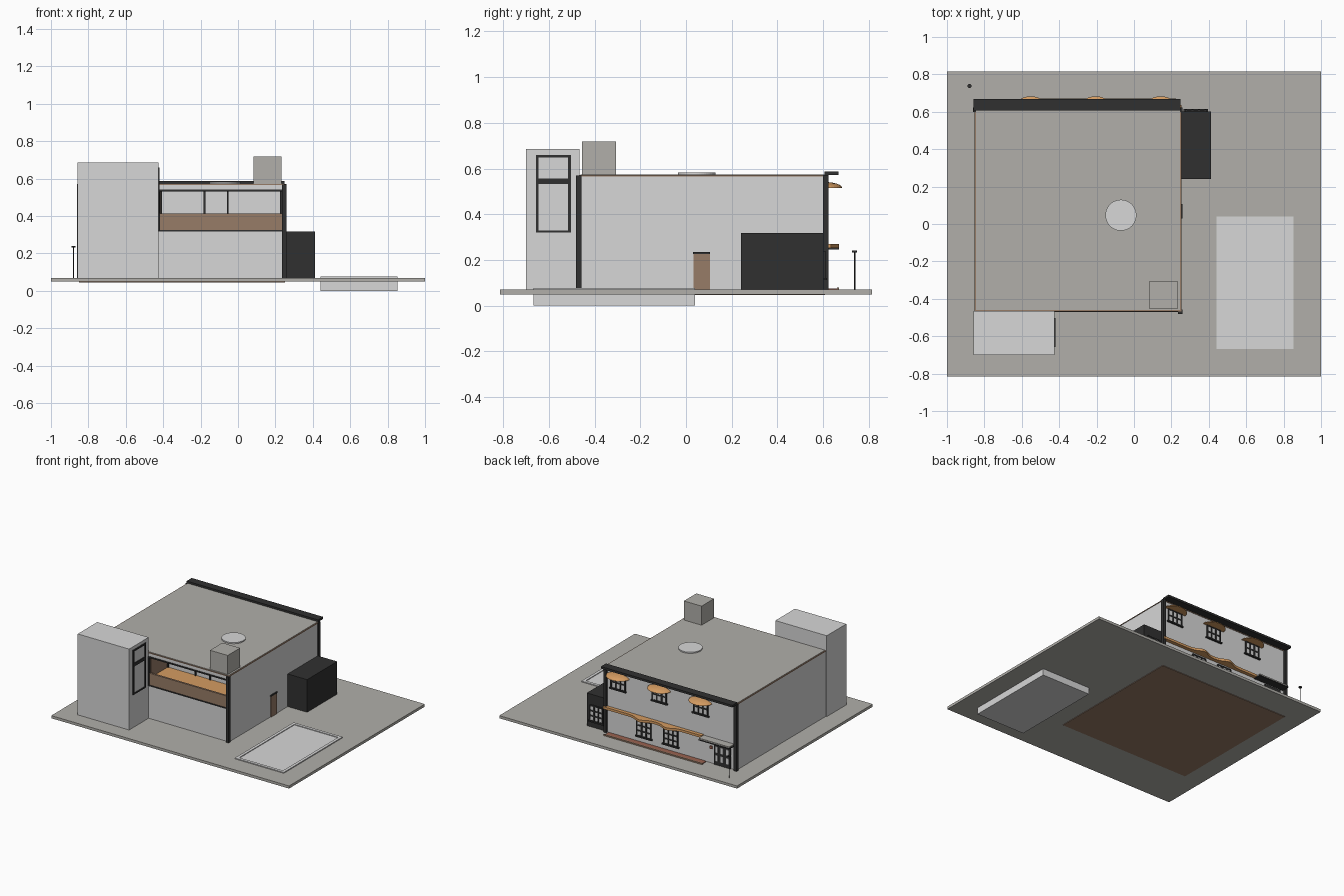
import bpy, bmesh, math

if "Cube" in bpy.data.objects:
    bpy.data.objects.remove(bpy.data.objects["Cube"])

def mat(name, r, g, b):
    m = bpy.data.materials.new(name)
    m.diffuse_color = (r, g, b, 1)
    m.use_nodes = True
    m.node_tree.nodes["Principled BSDF"].inputs["Base Color"].default_value = m.diffuse_color
    return m

WALL = mat("light_grey", 0.68, 0.68, 0.68)
STONE = mat("stone_grey", 0.44, 0.43, 0.40)
BLACK = mat("charcoal", 0.03, 0.03, 0.03)
BROWN = mat("brown_wood", 0.31, 0.20, 0.135)
TAN = mat("tan_wood", 0.66, 0.33, 0.12)
RED = mat("red_brown", 0.32, 0.12, 0.08)

def finish(bm, name, material):
    bmesh.ops.recalc_face_normals(bm, faces=bm.faces)
    me = bpy.data.meshes.new(name)
    bm.to_mesh(me)
    bm.free()
    me.materials.append(material)
    ob = bpy.data.objects.new(name, me)
    bpy.context.collection.objects.link(ob)
    return ob

def add_box(bm, x, y, z):
    vs = bmesh.ops.create_cube(bm, size=1)["verts"]
    for v in vs:
        v.co = [(a + b) / 2 + c * (b - a) for (a, b), c in zip((x, y, z), v.co)]

def boxes(name, material, *parts):
    bm = bmesh.new()
    for p in parts:
        add_box(bm, *p)
    return finish(bm, name, material)

def cyl(name, material, loc, r, z0, z1, n=32):
    bm = bmesh.new()
    bmesh.ops.create_cone(bm, cap_ends=True, segments=n, radius1=r, radius2=r, depth=z1 - z0)
    bmesh.ops.translate(bm, verts=bm.verts, vec=(loc[0], loc[1], (z0 + z1) / 2))
    return finish(bm, name, material)

def cut(ob, cutter):
    cutter.hide_render = True
    cutter.display_type = 'WIRE'
    m = ob.modifiers.new("cut", 'BOOLEAN')
    m.operation, m.solver, m.object = 'DIFFERENCE', 'EXACT', cutter
    bpy.context.view_layer.update()
    me = bpy.data.meshes.new_from_object(ob.evaluated_get(bpy.context.evaluated_depsgraph_get()))
    ob.modifiers.clear()
    ob.data = me
    bpy.data.objects.remove(cutter)

# Site: ground slab, floor plate visible from below
boxes("ground_slab", STONE, ((-1, 1), (-.815, .815), (.05, .07)))
boxes("house_floor", BROWN, ((-.85, .25), (-.465, .608), (.046, .052)))

# Pool: basin below the slab, raised rim, water
PX, PY = (.44, .852), (-.667, .04)
boxes("pool_basin", WALL, (PX, PY, (0, .06)))
boxes("pool_rim", WALL,
      (PX, (PY[0], PY[0] + .022), (.06, .077)), (PX, (PY[1] - .022, PY[1]), (.06, .077)),
      ((PX[0], PX[0] + .022), PY, (.06, .077)), ((PX[1] - .022, PX[1]), PY, (.06, .077)))
boxes("pool_water", WALL, ((.45, .84), (-.655, .03), (.06, .0715)))

# House body with a recessed front terrace
body = boxes("house_body", WALL, ((-.85, .25), (-.465, .608), (.07, .568)))
cut(body, boxes("terrace_cutter", WALL, ((-.42, .235), (-.6, -.25), (.32, .54))))
boxes("roof_edge", BROWN, ((-.854, .254), (-.469, .612), (.566, .571)))
boxes("roof", STONE, ((-.846, .246), (-.461, .606), (.568, .574)))
boxes("front_tower", WALL, ((-.858, -.426), (-.7, -.465), (.07, .685)))
boxes("chimney", STONE, ((.083, .232), (-.455, -.306), (.57, .719)))
cyl("skylight", WALL, (-.07, .047), .083, .57, .583, 48)

# Terrace: parapet, floor, side lining, frame and rear glazing bars
boxes("terrace_parapet", BROWN, ((-.42, .235), (-.465, -.45), (.325, .414)))
boxes("terrace_floor", TAN, ((-.42, .235), (-.45, -.25), (.32, .38)))
boxes("terrace_lining", BROWN, ((-.42, -.415), (-.45, -.25), (.38, .535)))
boxes("terrace_frame", BLACK,
      ((-.426, .236), (-.47, -.455), (.532, .542)), ((-.426, .236), (-.47, -.455), (.317, .325)),
      ((-.426, -.418), (-.47, -.455), (.317, .542)))
boxes("terrace_window_bars", BLACK, *[((x - .005, x + .005), (-.26, -.248), (.38, .54))
                                      for x in (-.412, -.18, -.055, .229)])

# Corner posts
boxes("corner_posts", BLACK, ((.235, .258), (-.482, -.458), (.07, .57)),
      ((.235, .258), (.6, .624), (.07, .572)), ((-.862, -.838), (.6, .624), (.07, .572)))

# Tall tower window on the right face
boxes("tower_window_frame", BLACK,
      *[((-.428, -.42), (a, b), (.32, .66)) for a, b in ((-.657, -.645), (-.517, -.503))],
      *[((-.428, -.42), (-.657, -.503), (a, b)) for a, b in ((.32, .33), (.533, .557), (.648, .66))])

# Side door and lintel
boxes("side_door", BROWN, ((.248, .256), (.032, .104), (.07, .226)))
boxes("side_door_lintel", BLACK, ((.248, .258), (.03, .106), (.226, .236)))

# Garage
boxes("garage", BLACK, ((.25, .413), (.24, .602), (.07, .318)))

# Rear windows: pane plate, frame, glazing bars, sill
def window(name, cx, y, w, z0, z1, rows=3, cols=3):
    x0, x1, t = cx - w / 2, cx + w / 2, .01
    boxes(name + "_panes", WALL, ((x0, x1), (y - .002, y + .004), (z0, z1)))
    bars = [((x - t / 2, x + t / 2), (y, y + .009), (z0, z1))
            for x in (x0 + w * i / cols for i in range(cols + 1))]
    bars += [((x0, x1), (y, y + .008), (z - t / 2, z + t / 2))
             for z in (z0 + (z1 - z0) * i / rows for i in range(rows + 1))]
    bars.append(((x0 - .012, x1 + .012), (y, y + .014), (z0 - .008, z0 + .002)))
    boxes(name + "_frame", BLACK, *bars)

YB = .608
UPPER = (.143, -.205, -.552)
for i, x in enumerate(UPPER):
    window(f"upper_window_{i}", x, YB, .115, .42, .515, 2)
for i, x in enumerate((-.075, -.3)):
    window(f"lower_window_{i}", x, YB, .115, .115, .235)
window("garage_window", .33, .602, .105, .12, .235)

# Curved eyebrow canopies over the upper windows
for i, x in enumerate(UPPER):
    bm = bmesh.new()
    bmesh.ops.create_uvsphere(bm, u_segments=32, v_segments=12, radius=1)
    for co, no in (((0, 0, 0), (0, 0, -1)), ((0, 0, 0), (0, -1, 0))):
        r = bmesh.ops.bisect_plane(bm, geom=bm.verts[:] + bm.edges[:] + bm.faces[:],
                                   plane_co=co, plane_no=no, clear_outer=True)
        bmesh.ops.contextual_create(bm, geom=[e for e in r["geom_cut"]
                                              if isinstance(e, bmesh.types.BMEdge)])
    for v in bm.verts:
        v.co = (x + v.co.x * .092, YB + v.co.y * .075, .516 + v.co.z * .025)
    finish(bm, f"eyebrow_canopy_{i}", TAN)

# Wavy ledge between the storeys, bulging over the lower windows
bm = bmesh.new()
edge = []
for i in range(61):
    x = .255 - .83 * i / 60
    bump = sum(math.exp(-((x - c) / .055) ** 2) for c in (-.075, -.3))
    edge.append((x, .635 + .034 * bump))
pts = [(.255, YB)] + edge + [(-.575, YB)]
f = bm.faces.new([bm.verts.new((x, y, .252)) for x, y in pts])
up = bmesh.ops.extrude_face_region(bm, geom=[f])["geom"]
bmesh.ops.translate(bm, verts=[v for v in up if isinstance(v, bmesh.types.BMVert)], vec=(0, 0, .018))
finish(bm, "wavy_ledge", TAN)

# Rear eave
boxes("rear_eave", BLACK, ((-.857, .248), (.607, .668), (.572, .588)))

# Front entrance: door, panes, canopy, wall lamp
boxes("entrance_door", BLACK, ((-.805, -.665), (YB - .002, YB + .008), (.07, .238)))
boxes("entrance_panes", WALL, *[((x, x + .02), (YB, YB + .011), (z, z + .045))
                                for x in (-.79, -.745, -.7) for z in (.1, .165)])
boxes("entrance_canopy", STONE, ((-.83, -.575), (YB, .667), (.254, .264)))
boxes("entrance_canopy_edge", BLACK, ((-.832, -.573), (YB, .669), (.247, .255)))
boxes("door_bell", RED, ((-.65, -.63), (YB, YB + .01), (.18, .2)))

# Low planting bed along the rear wall
boxes("planting_bed", RED, ((-.6, .22), (.615, .667), (.07, .076)))
boxes("planting_bed_kerb", BROWN, ((-.605, .225), (.66, .67), (.07, .08)))

# Garden lamp
cyl("lamp_post", BLACK, (-.88, .738), .003, .07, .235, 8)
cyl("lamp_head", BLACK, (-.88, .738), .011, .232, .241, 12)
